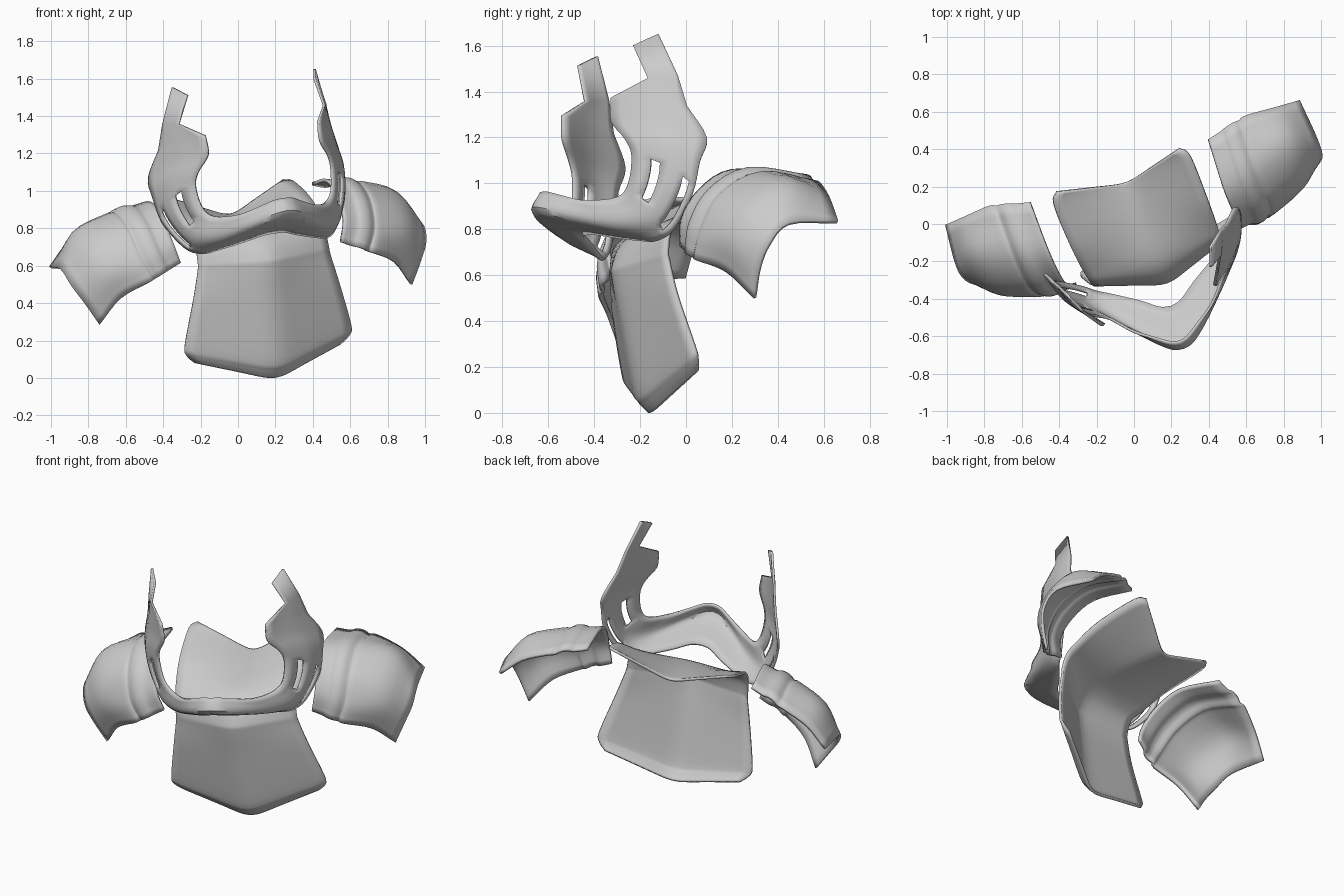
import bpy
import bmesh
from math import radians
from mathutils import Matrix, Vector

cube = bpy.data.objects.get("Cube")
if cube:
    bpy.data.objects.remove(cube, do_unlink=True)

metal = bpy.data.materials.new("plain grey")
metal.use_nodes = True
grey = (0.6, 0.6, 0.6, 1)
metal.diffuse_color = grey
metal.node_tree.nodes["Principled BSDF"].inputs["Base Color"].default_value = grey

# The whole armour is turned and tilted; parts are built symmetric about local x
POSE = (Matrix.Translation((0.128, 0.045, 0.016))
        @ Matrix.Rotation(radians(19.4), 4, 'Z')
        @ Matrix.Rotation(radians(-6.9), 4, 'Y'))


def smooth_path(points, steps=4):
    """Curve through all the points, with even steps between them."""
    pts = [Vector(p) for p in points]
    ends = [2 * pts[0] - pts[1]] + pts + [2 * pts[-1] - pts[-2]]
    result = []
    for a, b, c, d in zip(ends, ends[1:], ends[2:], ends[3:]):
        for k in range(steps):
            t = k / steps
            result.append(0.5 * (2 * b + (c - a) * t
                                 + (2 * a - 5 * b + 4 * c - d) * t ** 2
                                 + (3 * b - a - 3 * c + d) * t ** 3))
    return result + [pts[-1]]


def sheet(name, rows, thickness, straight_rows=(), holes=()):
    """Mirrored plate lofted through rows of points, with straight rows at the end."""
    columns = [smooth_path(column) for column in zip(*map(smooth_path, rows))]
    grid = list(zip(*columns)) + [smooth_path(row) for row in straight_rows]
    bm = bmesh.new()
    verts = [[bm.verts.new(p) for p in row] for row in grid]
    for i in range(len(grid) - 1):
        for j in range(len(grid[0]) - 1):
            if not any(i in r and j in c for r, c in holes):
                bm.faces.new((verts[i][j], verts[i][j + 1],
                              verts[i + 1][j + 1], verts[i + 1][j]))
    bmesh.ops.recalc_face_normals(bm, faces=bm.faces)
    mesh = bpy.data.meshes.new(name)
    bm.to_mesh(mesh)
    bm.free()
    mesh.materials.append(metal)
    obj = bpy.data.objects.new(name, mesh)
    bpy.context.collection.objects.link(obj)
    obj.matrix_world = POSE
    mirror = obj.modifiers.new("mirror", 'MIRROR')
    mirror.merge_threshold = 0.002
    solid = obj.modifiers.new("thickness", 'SOLIDIFY')
    solid.thickness = thickness
    solid.offset = 0
    bpy.ops.object.select_all(action='DESELECT')
    obj.select_set(True)
    bpy.context.view_layer.objects.active = obj
    bpy.ops.object.shade_smooth_by_angle(angle=radians(40))


# Chest plate: half width, then depth and height at the centre and at the side
chest_profile = [
    (.35, .225, .86, .30, 1.005),
    (.39, .17, .855, .24, .99),
    (.39, 0, .83, 0, .90),
    (.38, -.2, .785, -.15, .80),
    (.37, -.30, .72, -.215, .745),
    (.372, -.345, .63, -.235, .65),
    (.378, -.346, .58, -.232, .60),
    (.415, -.315, .40, -.215, .45),
    (.472, -.265, .09, -.165, .22),
    (.465, -.24, .03, -.15, .165),
    (.415, -.205, -.01, -.13, .12),
]
chest_rows = []
for half, y0, z0, y1, z1 in chest_profile:
    chest_rows.append([(half * t, y0 + (y1 - y0) * f, z0 + (z1 - z0) * f)
                       for t, f in ((0, 0), (.15, .08), (.5, .46), (1, 1))])
sheet("chest_plate", chest_rows, 0.016)

# Shoulder plates: arched rows from the neck side out to the hem
rim = [(.457, -.20, .66), (.488, -.20, .78), (.497, -.12, .90),
       (.50, .03, .985), (.508, .295, .968)]
middle = [(.644, -.195, .576), (.70, -.175, .70), (.725, -.09, .85),
          (.73, .10, .945), (.736, .348, .90)]
outer = [(.782, -.11, .51), (.86, -.115, .65), (.90, -.03, .785),
         (.91, .14, .875), (.883, .336, .82)]
hem = [(.889, -.024, .38), (.955, -.02, .50), (1.008, .01, .60),
       (1.025, .10, .69), (1.006, .33, .70)]
heart = Vector((.65, .20, .55))


def between(t, lift):
    """Row between the rim and the middle, lifted outward for the raised band."""
    row = []
    for a, b in zip(rim, middle):
        p = Vector(a).lerp(Vector(b), t)
        away = p - heart
        away.x = 0
        row.append(p + away.normalized() * lift)
    return row


bands = [between(t, lift) for t, lift in
         ((.33, 0), (.5, .014), (.66, .014), (.82, -.003))]
sheet("shoulder_plates", [rim] + bands + [middle, outer, hem], 0.018)

# Neck guard: each row runs from the inner edge over the ridge to the outer edge
guard_rows = [
    [(0, -.675, .95), (0, -.70, .865), (0, -.481, .769)],
    [(.05, -.66, .945), (.06, -.685, .855), (.06, -.465, .765)],
    [(.12, -.615, .92), (.16, -.60, .82), (.15, -.40, .74)],
    [(.22, -.545, .89), (.295, -.458, .775), (.28, -.32, .71)],
    [(.317, -.439, .892), (.40, -.35, .785), (.36, -.275, .70)],
    [(.369, -.402, .946), (.45, -.30, .85), (.43, -.22, .74)],
    [(.388, -.388, 1.065), (.49, -.26, .97), (.515, -.16, .88)],
    [(.37, -.41, 1.14), (.49, -.26, 1.10), (.543, -.13, 1.02)],
    [(.32, -.453, 1.224), (.455, -.28, 1.2), (.543, -.094, 1.126)],
    [(.323, -.45, 1.328), (.43, -.29, 1.32), (.49, -.16, 1.27)],
]
# Upright tabs on top of the neck guard
tab_rows = [
    [(.415, -.309, 1.402), (.445, -.24, 1.405), (.459, -.186, 1.408)],
    [(.363, -.353, 1.551), (.385, -.30, 1.575), (.405, -.249, 1.597)],
]
# Two slanted slots on each side of the guard
slots = [(range(19, 25), range(2, 3)), (range(18, 25), range(6, 7))]
sheet("neck_guard", guard_rows, 0.014, straight_rows=tab_rows, holes=slots)
